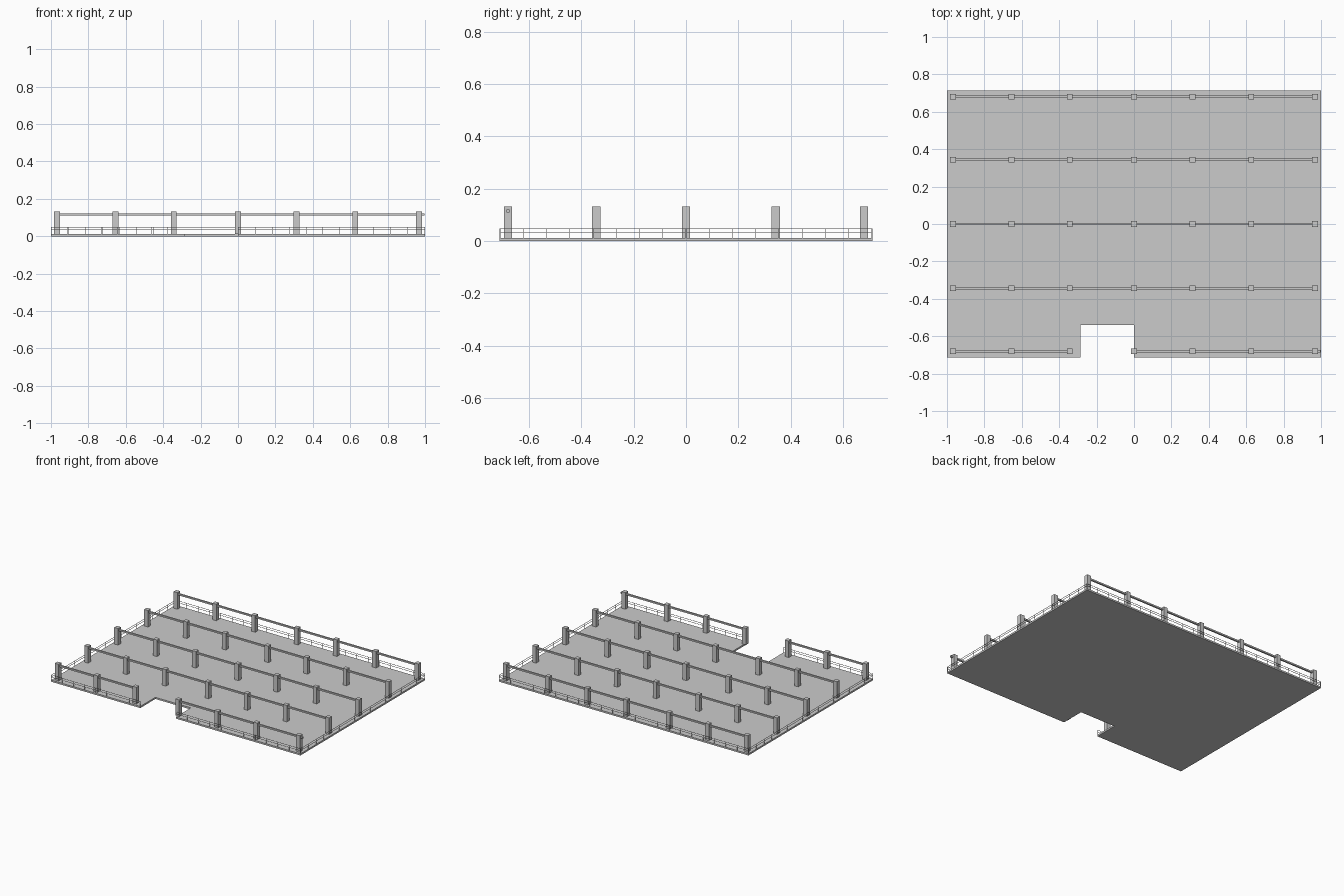
import bpy, bmesh

if "Cube" in bpy.data.objects:
    bpy.data.objects.remove(bpy.data.objects["Cube"])

def box_into(bm, x0, x1, y0, y1, z0, z1):
    v = bmesh.ops.create_cube(bm, size=1)["verts"]
    for p in v:
        p.co = ((x0 + x1) / 2 + p.co.x * (x1 - x0),
                (y0 + y1) / 2 + p.co.y * (y1 - y0),
                (z0 + z1) / 2 + p.co.z * (z1 - z0))

def make(name, bm):
    bmesh.ops.recalc_face_normals(bm, faces=bm.faces)
    me = bpy.data.meshes.new(name)
    bm.to_mesh(me)
    bm.free()
    ob = bpy.data.objects.new(name, me)
    bpy.context.collection.objects.link(ob)
    return ob

def boxes(name, items):
    bm = bmesh.new()
    for b in items:
        box_into(bm, *b)
    return make(name, bm)

HX, HY = 1.0, 0.713
NX0, NX1, NY = -0.285, 0.0, -0.54
SLAB = 0.012
XS = [-0.967, -0.655, -0.343, 0, 0.313, 0.627, 0.967]
YS = [-0.68, -0.343, 0, 0.343, 0.68]

# floor slab with entrance notch
bm = bmesh.new()
outline = [(-HX, -HY), (NX0, -HY), (NX0, NY), (NX1, NY), (NX1, -HY),
           (HX, -HY), (HX, HY), (-HX, HY)]
face = bm.faces.new([bm.verts.new((x, y, 0)) for x, y in outline])
top = bmesh.ops.extrude_face_region(bm, geom=[face])["geom"]
for v in top:
    if isinstance(v, bmesh.types.BMVert):
        v.co.z = SLAB
make("floor_slab", bm)

# grid of square columns
h = 0.0155
boxes("columns", [(x - h, x + h, y - h, y + h, SLAB, 0.132) for x in XS for y in YS])

# beams along each column row, the front one broken at the notch
beams = []
for y in YS:
    spans = [(-0.97, 0.97)] if y > -0.6 else [(-0.97, -0.328), (-0.015, 0.998)]
    beams += [(a, b, y - 0.006, y + 0.006, 0.110, 0.121) for a, b in spans]
boxes("row_beams", beams)

# thin perimeter guard wires with small stanchions
t = 0.001
wires, stakes = [], []
for x in (-HX + t, HX - t):
    wires += [(x - t, x + t, -HY, HY, z - t, z + t) for z in (0.034, 0.048)]
    for i in range(17):
        y = -0.71 + 1.42 * i / 16
        stakes.append((x - t, x + t, y - t, y + t, SLAB, 0.049))
for y in (-HY + t, HY - t):
    spans = [(-HX, HX)] if y > 0 else [(-HX, NX0), (NX1, HX)]
    for a, b in spans:
        wires += [(a, b, y - t, y + t, z - t, z + t) for z in (0.034, 0.048)]
        n = max(2, round((b - a) / 0.09))
        for i in range(n + 1):
            x = a + t + (b - a - 2 * t) * i / n
            stakes.append((x - t, x + t, y - t, y + t, SLAB, 0.049))
boxes("guard_wires", wires)
boxes("guard_stanchions", stakes)
